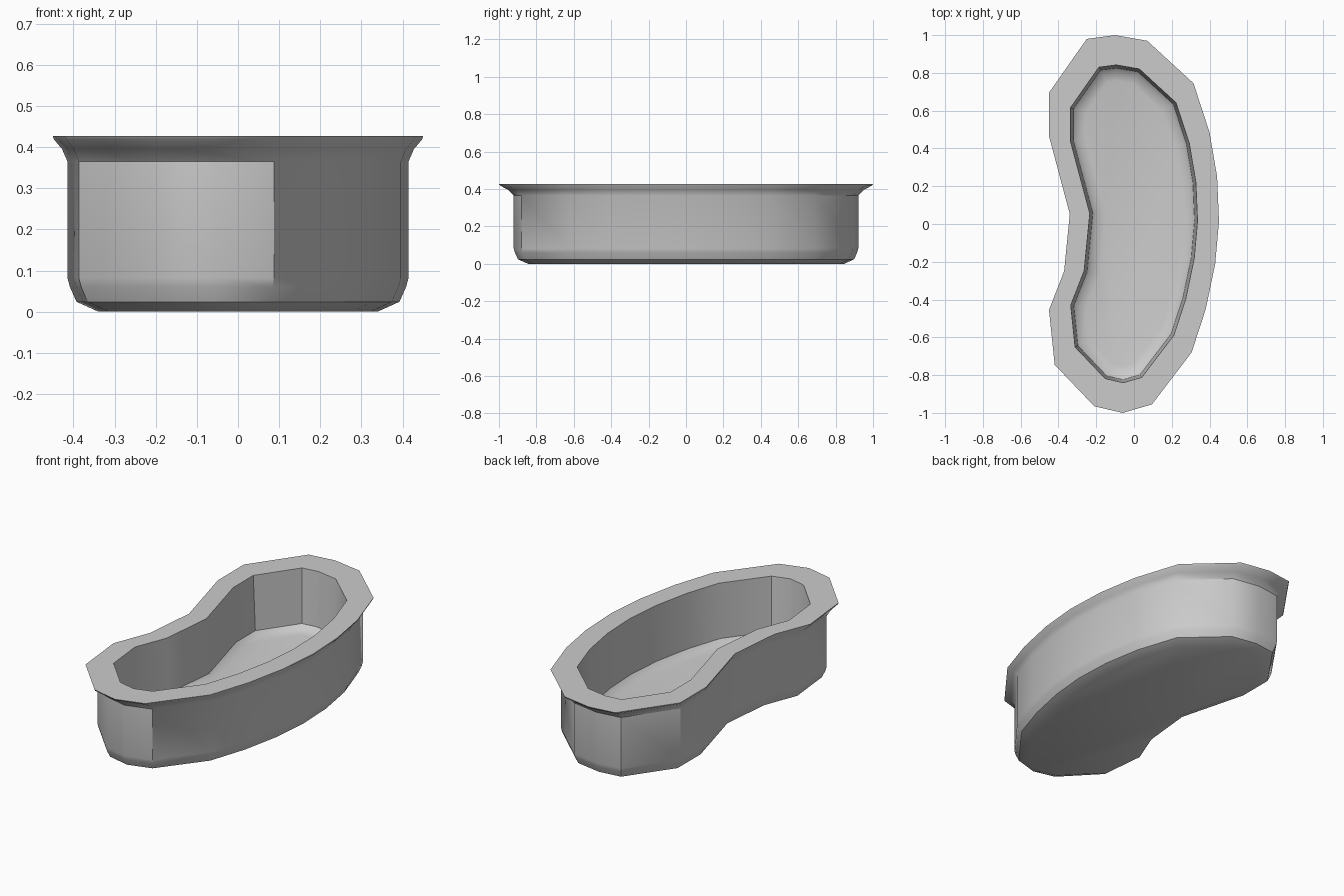
import bpy, bmesh
from mathutils import Vector

if "Cube" in bpy.data.objects:
    bpy.data.objects.remove(bpy.data.objects["Cube"])

# kidney-shaped rim outline, clockwise seen from above
RIM = [(-.25, .98), (-.10, 1.0), (.07, .97), (.315, .745), (.40, .485), (.44, .25),
       (.45, .015), (.43, -.21), (.38, -.45), (.305, -.68), (.095, -.955), (-.06, -1.0),
       (-.21, -.965), (-.42, -.745), (-.45, -.455), (-.37, -.25), (-.34, .053),
       (-.45, .465), (-.45, .695)]
RIM = [Vector(p) for p in RIM]


def scaled(pts, s):
    return [p * s for p in pts]


def inset(pts, d):
    """Mitred inward offset of a clockwise outline."""
    out = []
    for i, p in enumerate(pts):
        a = (p - pts[i - 1]).normalized()
        b = (pts[(i + 1) % len(pts)] - p).normalized()
        n1, n2 = Vector((a.y, -a.x)), Vector((b.y, -b.x))
        out.append(p + (n1 + n2) * d / (1 + n1.dot(n2)))
    return out


wall = scaled(RIM, .921)

# section of the shell: from the underside, up the outside, over the rim, into the basin
rings = [
    (inset(wall, .075), 0.003),
    (inset(wall, .022), 0.024),
    (inset(wall, .006), 0.06),
    (wall, 0.082),
    (wall, 0.365),
    (scaled(RIM, .95), 0.395),
    (scaled(RIM, .995), 0.419),
    (RIM, 0.427),
    (inset(wall, .078), 0.427),
    (inset(wall, .094), 0.125),
    (inset(wall, .115), 0.105),
    (inset(wall, .16), 0.095),
]
rings[0] = (rings[0][0], 0.0)

bm = bmesh.new()
loops = [[bm.verts.new((p.x, p.y, z)) for p in pts] for pts, z in rings]
for lo, hi in zip(loops, loops[1:]):
    for i in range(len(lo)):
        j = (i + 1) % len(lo)
        bm.faces.new((lo[i], lo[j], hi[j], hi[i]))
bm.faces.new(loops[0])
bm.faces.new(loops[-1])
bmesh.ops.recalc_face_normals(bm, faces=bm.faces)

mesh = bpy.data.meshes.new("kidney_basin")
bm.to_mesh(mesh)
bm.free()
basin = bpy.data.objects.new("kidney_basin", mesh)
bpy.context.collection.objects.link(basin)

# soft walls, crisp rim
bpy.context.view_layer.objects.active = basin
basin.select_set(True)
bpy.ops.object.shade_smooth_by_angle(angle=0.6)
